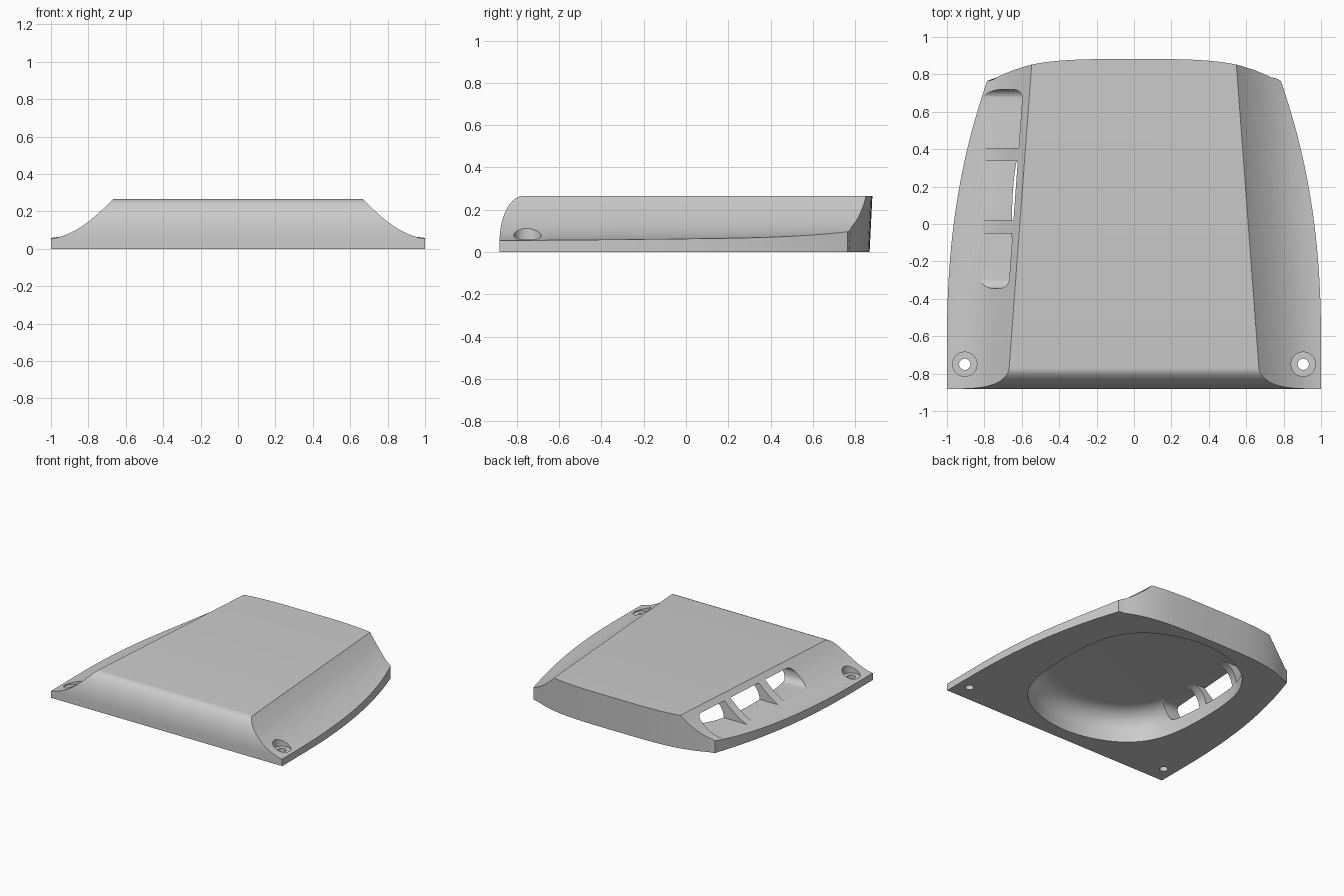
import bpy, bmesh, math

default = bpy.data.objects.get("Cube")
if default:
    bpy.data.objects.remove(default, do_unlink=True)

TOP = 0.265
grey = bpy.data.materials.new("plain_grey")
grey.use_nodes = True
grey.diffuse_color = (0.6, 0.6, 0.6, 1)
grey.node_tree.nodes["Principled BSDF"].inputs["Base Color"].default_value = (0.6, 0.6, 0.6, 1)


def loft(name, rings):
    """Closed solid through matching rings of points, normals outward."""
    bm = bmesh.new()
    loops = [[bm.verts.new(p) for p in ring] for ring in rings]
    n = len(loops[0])
    for a, b in zip(loops, loops[1:]):
        for i in range(n):
            j = (i + 1) % n
            bm.faces.new((a[i], a[j], b[j], b[i]))
    bm.faces.new(loops[0][::-1])
    bm.faces.new(loops[-1])
    if bm.calc_volume(signed=True) < 0:
        bmesh.ops.reverse_faces(bm, faces=bm.faces)
    mesh = bpy.data.meshes.new(name)
    bm.to_mesh(mesh)
    bm.free()
    mesh.materials.append(grey)
    obj = bpy.data.objects.new(name, mesh)
    bpy.context.collection.objects.link(obj)
    return obj


def combine(target, tool, operation="DIFFERENCE"):
    """Apply a boolean and discard the tool."""
    mod = target.modifiers.new(tool.name, "BOOLEAN")
    mod.operation, mod.object, mod.solver = operation, tool, "EXACT"
    bpy.context.view_layer.objects.active = target
    bpy.ops.object.modifier_apply(modifier=mod.name)
    bpy.data.objects.remove(tool, do_unlink=True)


def along_x(name, profile, x0, x1):
    return loft(name, [[(x, y, z) for y, z in profile] for x in (x0, x1)])


def disc(x, y, z, r, n=40):
    return [(x + r * math.cos(math.tau * i / n), y + r * math.sin(math.tau * i / n), z)
            for i in range(n)]


# Slab with a rounded front edge
profile = [(1.1, 0), (1.1, TOP)]
for i in range(17):
    a = math.pi / 2 * i / 16
    profile.append((-0.77 - 0.112 * math.sin(a), 0.05 + (TOP - 0.05) * math.cos(a)))
profile.append((-0.882, 0))
cover = along_x("cover", profile, -1.2, 1.2)

# Plan outline: bowed sides, shallow back arc with a slight draft
half = [(1, -1.1)]
for i in range(25):
    t = i / 24
    half.append((1 - 0.215 * t ** 2.3, -0.65 + 1.415 * t))
for i in range(1, 16):
    x = 0.785 * (1 - i / 16)
    half.append((x, 0.882 - 0.117 * (x / 0.785) ** 3.8))
outline = half + [(0, 0.882)] + [(-x, y) for x, y in reversed(half)]


def plan_ring(z):
    return [(x, y + (0.05 * (z - TOP) if y > 0.767 else 0), z) for x, y in outline]


combine(cover, loft("plan_outline", [plan_ring(-0.1), plan_ring(0.4)]), "INTERSECT")


# Concave flanks, following the tapering top
def flank_ring(side, y, crease, floor):
    pts = []
    for i in range(-1, 21):
        t = i / 20
        pts.append((side * (crease + 0.35 * t), y, floor + (TOP - floor) * (1 - t) ** 1.9))
    return pts + [(side * 1.3, y, floor), (side * 1.3, y, 0.5),
                  (side * (crease - 0.0175), y, 0.5)]


for side in (-1, 1):
    combine(cover, loft("flank_cutter", [flank_ring(side, -0.95, 0.681, 0.052),
                                         flank_ring(side, 0.95, 0.54, 0.073)]))


# Underside bowl: circle flattened at the sides, filleted to a flat ceiling
def bowl_ring(z, inset):
    pts = []
    for i in range(96):
        a = math.tau * (i + 0.5) / 96
        r = ((0.785 - inset) ** -8 + (abs(math.cos(a)) / (0.675 - inset)) ** 8) ** -0.125
        pts.append((r * math.cos(a), 0.01 + r * math.sin(a), z))
    return pts


rings = [bowl_ring(-0.05, 0)]
for i in range(11):
    a = math.pi / 2 * i / 10
    rings.append(bowl_ring(0.09 + 0.145 * math.sin(a), 0.15 * (1 - math.cos(a))))
combine(cover, loft("bowl_cutter", rings))

# Side vent: one rounded slot split by two ribs
slot = []
for cy, cz, start in ((0.67, 0.178, 0), (-0.295, 0.178, 1), (-0.295, 0.157, 2), (0.67, 0.138, 3)):
    for i in range(7):
        a = math.pi / 2 * (start + i / 6)
        slot.append((cy + 0.05 * math.cos(a), cz + 0.05 * math.sin(a)))
vent = along_x("vent_cutter", slot, -1.1, -0.45)
for y0, y1 in ((-0.05, 0.02), (0.34, 0.405)):
    rib = [(y0, 0), (y1, 0), (y1, 0.4), (y0, 0.4)]
    combine(vent, along_x("vent_rib", rib, -1.2, -0.3))
combine(cover, vent)

# Counterbored screw holes at the front corners
for side in (-1, 1):
    for r, z in ((0.065, 0.05), (0.03, -0.1)):
        combine(cover, loft("screw_hole_cutter",
                            [disc(side * 0.905, -0.75, z, r), disc(side * 0.905, -0.75, 0.4, r)]))

# Smooth curved areas, keep creases sharp
bpy.ops.object.select_all(action="DESELECT")
cover.select_set(True)
bpy.context.view_layer.objects.active = cover
bpy.ops.object.shade_smooth_by_angle(angle=math.radians(25))
